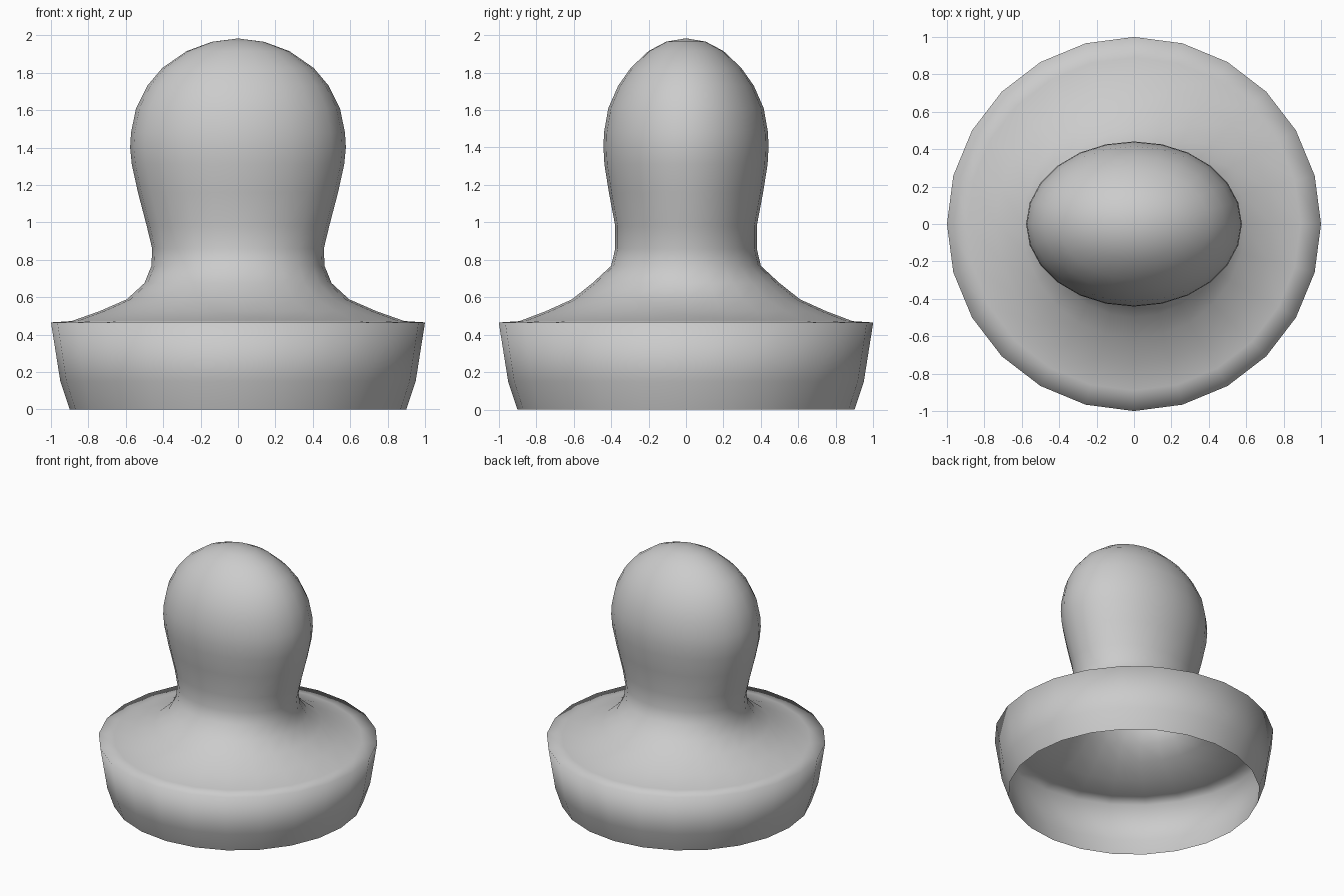
import bpy, bmesh
from math import sin, cos, pi

SIDES = 24

# Cross-sections from the open bottom upward: x radius, y radius, height
sections = [
    # flared base wall and rim
    (0.90, 0.90, 0.00), (0.95, 0.95, 0.15), (1.00, 1.00, 0.465),
    # sloping shoulder
    (0.89, 0.89, 0.472), (0.74, 0.75, 0.525), (0.595, 0.61, 0.588),
    (0.50, 0.50, 0.675),
    # oval neck
    (0.463, 0.40, 0.767), (0.459, 0.378, 0.86), (0.488, 0.378, 0.98),
    # rounded oval head
    (0.535, 0.412, 1.16), (0.568, 0.436, 1.31), (0.577, 0.441, 1.40),
    (0.572, 0.438, 1.48), (0.545, 0.415, 1.61), (0.485, 0.362, 1.73),
    (0.405, 0.295, 1.825), (0.275, 0.20, 1.915), (0.14, 0.105, 1.965),
]

bm = bmesh.new()
rings = [[bm.verts.new((rx * cos(2 * pi * i / SIDES), ry * sin(2 * pi * i / SIDES), z))
          for i in range(SIDES)] for rx, ry, z in sections]

# Bridge neighbouring rings; the underside stays open
for low, high in zip(rings, rings[1:]):
    for i in range(SIDES):
        j = (i + 1) % SIDES
        bm.faces.new((low[i], low[j], high[j], high[i]))

# Close the crown with a fan
tip = bm.verts.new((0, 0, 1.983))
for i in range(SIDES):
    bm.faces.new((rings[-1][i], rings[-1][(i + 1) % SIDES], tip))

for f in bm.faces:
    f.smooth = True
mesh = bpy.data.meshes.new("hollow_knob")
bm.to_mesh(mesh)
bm.free()
bpy.context.collection.objects.link(bpy.data.objects.new("hollow_knob", mesh))
